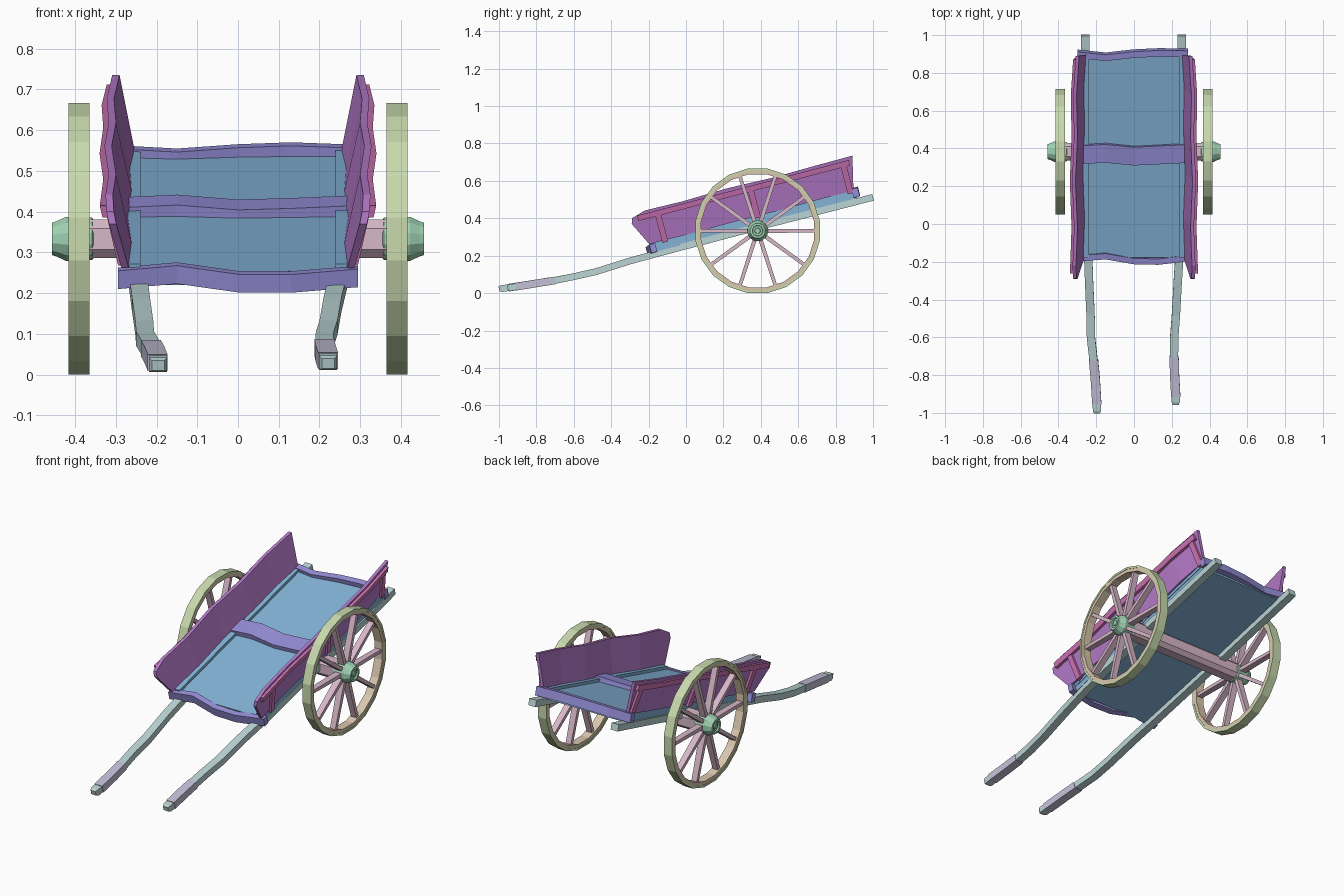
import bpy, bmesh, math
from mathutils import Vector, Matrix

if "Cube" in bpy.data.objects:
    bpy.data.objects.remove(bpy.data.objects["Cube"])

# tilted frame of the cart bed: x across, y along the slope, z normal to the floor
BED = Matrix.Translation((0, 0.32, 0.385)) @ Matrix.Rotation(math.radians(14.7), 4, 'X')
WY, WZ = 0.383, 0.333          # wheel centre
MATS = {}


def material(key, col):
    if key not in MATS:
        MATS[key] = bpy.data.materials.new(key)
        MATS[key].diffuse_color = (*col, 1)
    return MATS[key]


BLUE, INDIGO, PURPLE = (0.23, 0.45, 0.68), (0.30, 0.27, 0.68), (0.47, 0.2, 0.6)
PINK, TEAL, GREY = (0.6, 0.17, 0.45), (0.5, 0.66, 0.66), (0.55, 0.53, 0.68)
ROSE, GREEN, TAN, LIME = (0.68, 0.48, 0.58), (0.35, 0.65, 0.45), (0.7, 0.57, 0.42), (0.58, 0.7, 0.42)


def loft(name, rings, col, mat=None, closed=False):
    """Skin consecutive rings of points; cap the ends unless closed."""
    bm = bmesh.new()
    vs = [[bm.verts.new(mat @ Vector(p) if mat else Vector(p)) for p in r] for r in rings]
    n, m = len(rings[0]), len(rings)
    for i in range(m if closed else m - 1):
        a, b = vs[i], vs[(i + 1) % m]
        for j in range(n):
            k = (j + 1) % n
            bm.faces.new((a[j], a[k], b[k], b[j]))
    if not closed:
        bm.faces.new(vs[0])
        bm.faces.new(vs[-1])
    bmesh.ops.recalc_face_normals(bm, faces=bm.faces)
    me = bpy.data.meshes.new(name)
    bm.to_mesh(me)
    bm.free()
    ob = bpy.data.objects.new(name, me)
    bpy.context.collection.objects.link(ob)
    me.materials.append(material("colour_" + name.split("-")[0], col))
    return ob


def beam(name, path, a, b, col, mat=None, scales=None):
    """Rectangular bar along a path, a and b being its half-size vectors."""
    a, b = Vector(a), Vector(b)
    rings = []
    for i, p in enumerate(path):
        s = scales[i] if scales else 1
        p = Vector(p)
        rings.append([p + (i1 * a + i2 * b) * s for i1, i2 in ((-1, -1), (1, -1), (1, 1), (-1, 1))])
    return loft(name, rings, col, mat)


# floor boards and the raised edge strips
beam("floor", [(0, -0.515, -0.018), (0, 0.595, -0.018)], (0.268, 0, 0), (0, 0, 0.018), BLUE, BED)
for s in (-1, 1):
    beam("floor_edge", [(s * 0.255, -0.51, 0.005), (s * 0.255, 0.59, 0.005)],
         (0.016, 0, 0), (0, 0, 0.011), BLUE, BED)

# uneven cross bars at the front, middle and back
beam("front_bar", [(-0.295, -0.518, -0.018), (-0.15, -0.505, -0.008), (0, -0.535, -0.022),
                   (0.13, -0.538, -0.022), (0.295, -0.515, -0.014)],
     (0, 0.016, 0), (0, 0, 0.023), INDIGO, BED)
beam("middle_bar", [(-0.268, 0.055, 0.008), (-0.15, 0.062, 0.012), (0, 0.045, 0.004),
                    (0.13, 0.052, 0.006), (0.268, 0.06, 0.01)],
     (0, 0.05, 0), (0, 0, 0.017), INDIGO, BED)
beam("back_bar", [(-0.3, 0.6, -0.002), (-0.15, 0.583, -0.006), (0, 0.602, 0),
                  (0.13, 0.609, 0.003), (0.285, 0.606, -0.002)],
     (0, 0.017, 0), (0, 0, 0.024), INDIGO, BED)

# warp of the side panels along the bed
WARP = [(-0.6, 0.01), (-0.3, 0.0), (-0.05, 0.009), (0.2, 0.0), (0.42, 0.004), (0.64, -0.01)]


def side_x(u, w):
    for (u0, o0), (u1, o1) in zip(WARP, WARP[1:]):
        if u <= u1 or u1 == 0.64:
            off = o0 + (o1 - o0) * (u - u0) / (u1 - u0)
            break
    return 0.258 + 0.22 * w + off


def side_board(name, s, stations, inner, outer, col):
    """stations hold (u, w) of the bottom edge and of the top edge."""
    rings = []
    for ub, wb, ut, wt in stations:
        xb, xt = side_x(ub, wb), side_x(ut, wt)
        rings.append([(s * (xb + inner), ub, wb), (s * (xb + outer), ub, wb),
                      (s * (xt + outer), ut, wt), (s * (xt + inner), ut, wt)])
    loft(name, rings, col, BED)


for s in (-1, 1):
    # leaning side panel with a pointed nose
    side_board("side_panel", s,
               [(-0.594, 0.14, -0.586, 0.169), (-0.531, 0.012, -0.508, 0.192),
                (-0.3, 0.01, -0.3, 0.188), (-0.05, 0.012, -0.05, 0.195), (0.2, 0.01, 0.2, 0.188),
                (0.42, 0.012, 0.42, 0.192), (0.598, 0.012, 0.64, 0.194)], 0, 0.018, PURPLE)
    # outer rail and posts
    side_board("side_rail", s, [(u, 0.146, u, 0.176) for u in (-0.555, -0.3, -0.05, 0.2, 0.42, 0.615)],
               0.014, 0.034, PINK)
    for u in (-0.445, 0.067, 0.58):
        side_board("side_post", s, [(u - 0.016, 0.0, u - 0.016, 0.15), (u + 0.016, 0.0, u + 0.016, 0.15)],
                   0.012, 0.031, PINK)

# long curved shafts with grips and chamfered tips
UP = Vector((0, -0.25, 0.97))
PATHS = {
    "left": [(-0.258, 1.0, 0.512), (-0.255, 0.4, 0.358), (-0.245, -0.1, 0.226), (-0.238, -0.3, 0.172),
             (-0.23, -0.48, 0.115), (-0.228, -0.6, 0.088), (-0.214, -0.72, 0.065),
             (-0.205, -0.82, 0.049), (-0.197, -0.95, 0.029), (-0.196, -0.985, 0.024), (-0.196, -1.0, 0.022)],
    "right": [(0.252, 1.0, 0.512), (0.252, 0.4, 0.358), (0.245, -0.1, 0.226), (0.232, -0.3, 0.172),
              (0.222, -0.48, 0.115), (0.213, -0.6, 0.088), (0.212, -0.7, 0.068),
              (0.215, -0.8, 0.052), (0.221, -0.91, 0.034), (0.221, -0.94, 0.029), (0.221, -0.955, 0.027)],
}
for side, path in PATHS.items():
    beam(side + "_shaft", path, (0.022, 0, 0), UP * 0.018, TEAL, scales=[1] * 10 + [0.7])
    beam(side + "_grip", path[6:9], (0.0245, 0, 0), UP * 0.0205, GREY)

# chamfered axle beam
c, h = 0.026, 0.047
sect = [(h, -c), (h, c), (c, h), (-c, h), (-h, c), (-h, -c), (-c, -h), (c, -h)]
loft("axle", [[(x, WY + y, WZ + z) for y, z in sect] for x in (-0.365, 0.365)], ROSE)


def lathe(name, s, profile, sides, col, closed=False):
    """Turn an (x, radius) profile round the wheel axis."""
    rings = []
    for x, r in profile:
        rings.append([(s * x, WY + r * math.cos(t), WZ + r * math.sin(t))
                      for t in (2 * math.pi * (i + 0.5) / sides for i in range(sides))])
    loft(name, rings, col, closed=closed)


for s in (-1, 1):
    # tyre, wooden rim and hub
    lathe("wheel_tyre", s, [(0.364, 0.337), (0.416, 0.337), (0.416, 0.325), (0.364, 0.325)], 20, LIME, True)
    lathe("wheel_rim", s, [(0.366, 0.328), (0.414, 0.328), (0.414, 0.306), (0.366, 0.306)], 20, TAN, True)
    lathe("wheel_hub", s, [(0.352, 0.045), (0.358, 0.054), (0.422, 0.056), (0.445, 0.045), (0.457, 0.041),
                           (0.457, 0.029), (0.449, 0.027), (0.449, 0.016), (0.455, 0.014)], 12, GREEN)
    # ten tapered spokes
    for i in range(10):
        t = 2 * math.pi * i / 10
        d, q = Vector((0, math.cos(t), math.sin(t))), Vector((0, -math.sin(t), math.cos(t)))
        centre = Vector((s * 0.39, WY, WZ))
        beam("wheel_spoke", [centre + d * 0.04, centre + d * 0.315], (0.019, 0, 0), q * 0.011, ROSE,
             scales=[1, 0.85])

for m in bpy.data.materials:
    if m.users and not m.is_grease_pencil:
        m.use_nodes = True
        m.node_tree.nodes["Principled BSDF"].inputs["Base Color"].default_value = m.diffuse_color
